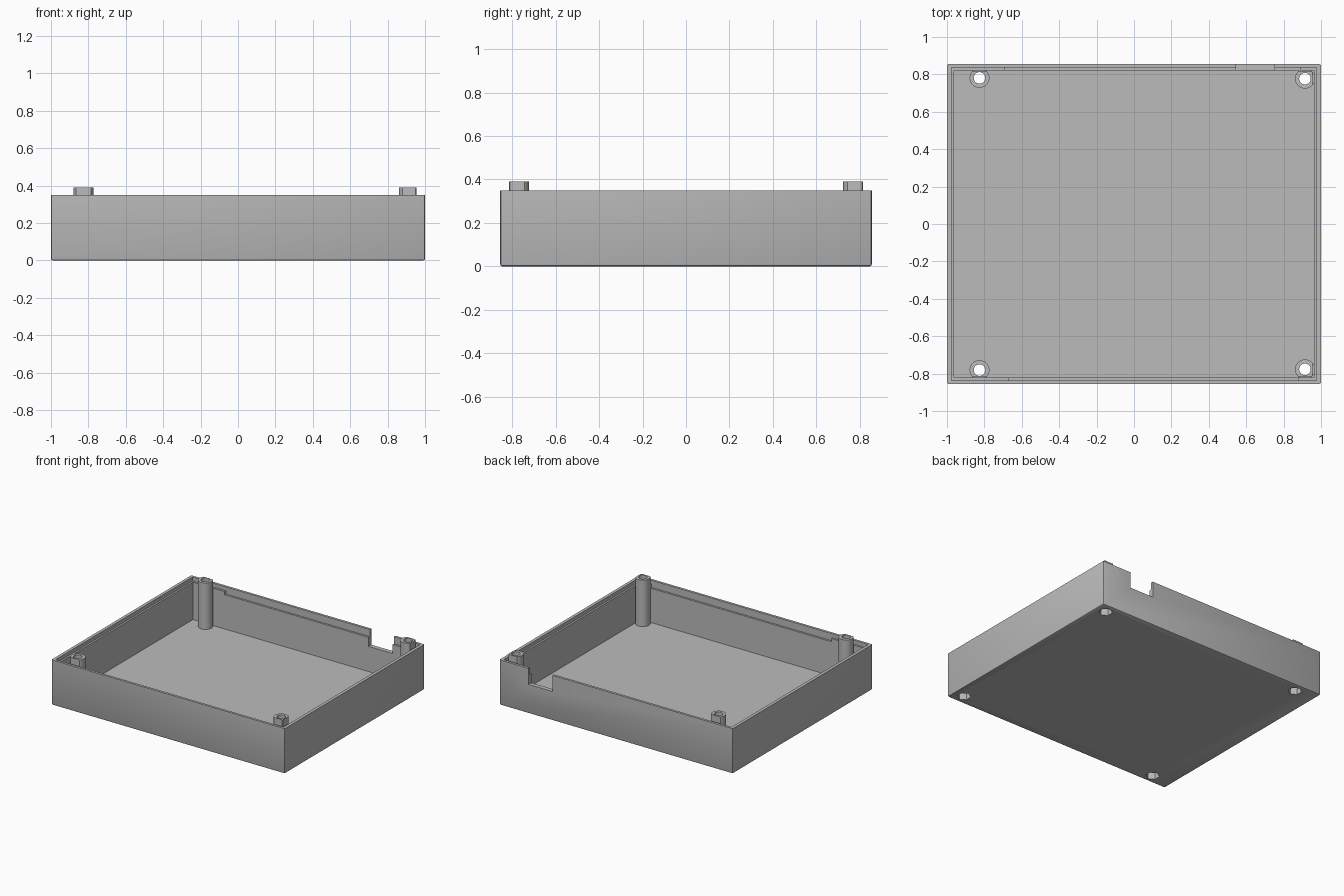
import bpy
import bmesh
from mathutils import Matrix, Vector

default = bpy.data.objects.get("Cube")
if default:
    bpy.data.objects.remove(default, do_unlink=True)

grey = bpy.data.materials.new("plain grey")
grey.use_nodes = True
colour = (0.5, 0.5, 0.5, 1)
grey.diffuse_color = colour
grey.node_tree.nodes["Principled BSDF"].inputs["Base Color"].default_value = colour

HX, HY, WALL_TOP, FLOOR = 1.0, 0.856, 0.35, 0.03
POST_TOP, POST_R, HOLE_R, NUT_R = 0.39, 0.053, 0.031, 0.05


def finish(name, bm):
    mesh = bpy.data.meshes.new(name)
    bm.to_mesh(mesh)
    bm.free()
    mesh.materials.append(grey)
    obj = bpy.data.objects.new(name, mesh)
    bpy.context.collection.objects.link(obj)
    return obj


def box(name, x0, x1, y0, y1, z0, z1):
    bm = bmesh.new()
    bmesh.ops.create_cube(bm, size=1)
    for v in bm.verts:
        v.co = Vector((x1 if v.co.x > 0 else x0,
                       y1 if v.co.y > 0 else y0,
                       z1 if v.co.z > 0 else z0))
    return finish(name, bm)


def prism(name, x, y, radius, z0, z1, sides):
    bm = bmesh.new()
    bmesh.ops.create_cone(bm, cap_ends=True, segments=sides, radius1=radius,
                          radius2=radius, depth=z1 - z0,
                          matrix=Matrix.Translation((x, y, (z0 + z1) / 2)))
    return finish(name, bm)


def apply(obj, mod):
    bpy.ops.object.select_all(action="DESELECT")
    bpy.context.view_layer.objects.active = obj
    obj.select_set(True)
    bpy.ops.object.modifier_apply(modifier=mod.name)


def cut(obj, cutter):
    mod = obj.modifiers.new("cut", "BOOLEAN")
    mod.operation, mod.solver, mod.object = "DIFFERENCE", "EXACT", cutter
    apply(obj, mod)
    bpy.data.objects.remove(cutter, do_unlink=True)


# Open tray with softened outer edges
tray = box("tray", -HX, HX, -HY, HY, 0, WALL_TOP + 0.05)
bevel = tray.modifiers.new("soft edges", "BEVEL")
bevel.width, bevel.segments = 0.01, 2
apply(tray, bevel)
cut(tray, box("trim", -2, 2, -2, 2, WALL_TOP, 1))
cut(tray, box("cavity", -0.962, 0.962, -0.822, 0.822, FLOOR, 1))

# Stepped rim, deeper along the middle of the front and back walls
cut(tray, box("rim", -0.976, 0.976, -0.837, 0.837, 0.32, 1))
cut(tray, box("back_step", -0.69, 0.89, 0.7, 0.837, 0.295, 1))
cut(tray, box("front_step", -0.67, 0.88, -0.837, -0.7, 0.295, 1))

# Cable notch in the back wall
cut(tray, box("notch", 0.545, 0.75, 0.7, 1, 0.225, 1))

# Screw posts with a through hole and a hexagonal nut pocket underneath
places = {
    "back_right_post": (-0.826, 0.781),
    "front_right_post": (-0.826, -0.781),
    "back_left_post": (0.914, 0.777),
    "front_left_post": (0.914, -0.777),
}
for name, (x, y) in places.items():
    post = prism(name, x, y, POST_R, FLOOR, POST_TOP, 32)
    clearance = box("clearance", -1.2, 1.2, -1.2, 1.2, 0.295, 0.6)
    cut(clearance, box("keep", -0.955, 0.955, -0.816, 0.816, 0.1, 0.8))
    cut(post, clearance)
    for part in (tray, post):
        cut(part, prism("hole", x, y, HOLE_R, -0.1, 0.6, 24))
        cut(part, prism("pocket", x, y, NUT_R, -0.1, 0.1, 6))

# Smooth shading with sharp edges kept
for obj in [tray] + [bpy.data.objects[n] for n in places]:
    bpy.ops.object.select_all(action="DESELECT")
    bpy.context.view_layer.objects.active = obj
    obj.select_set(True)
    bpy.ops.object.shade_smooth_by_angle(angle=0.5)
